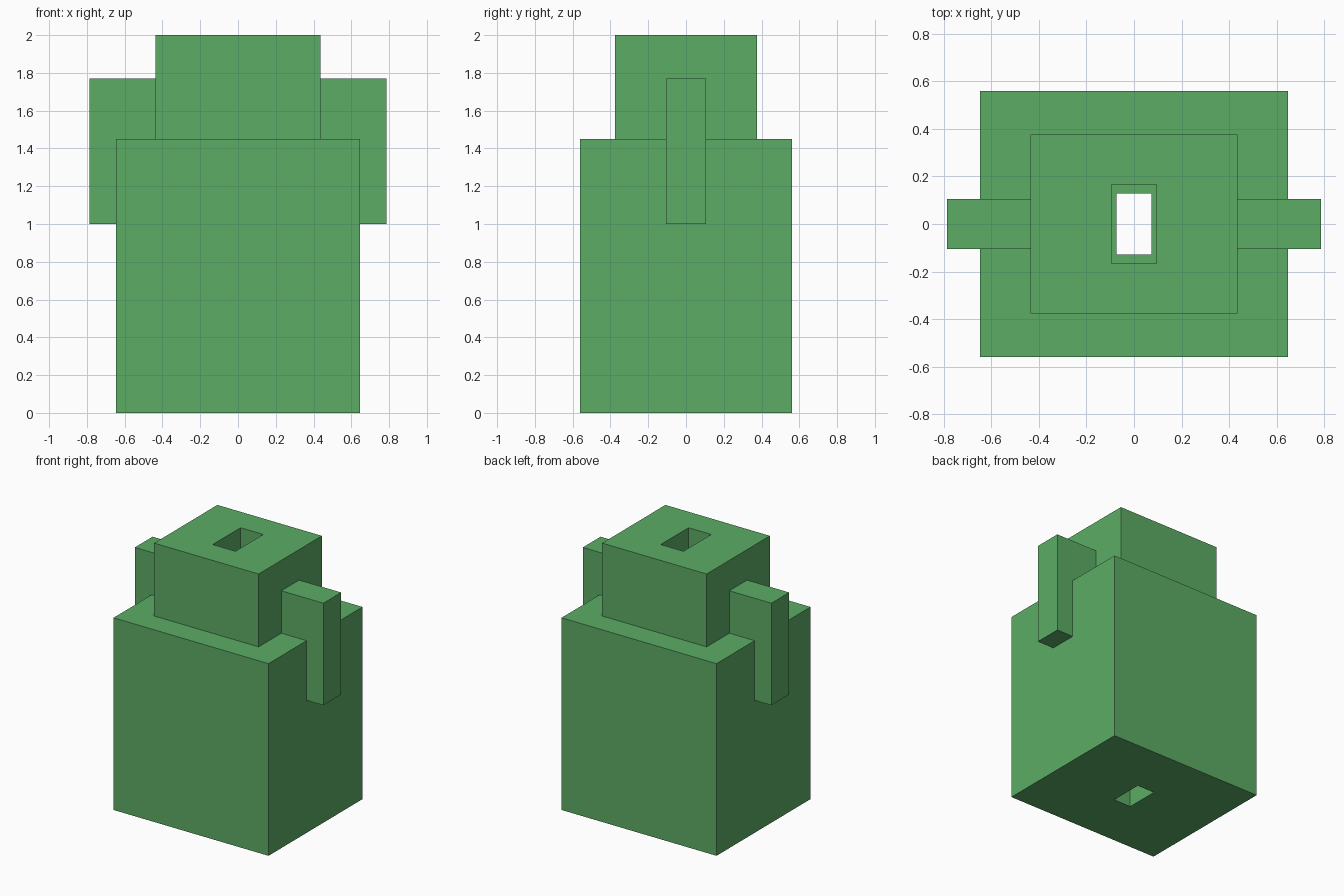
import bpy
import bmesh

default_cube = bpy.data.objects.get("Cube")
if default_cube:
    bpy.data.objects.remove(default_cube, do_unlink=True)

# Single flat green
GREEN = (0.107, 0.413, 0.133, 1.0)
green = bpy.data.materials.new("leaf_green")
green.use_nodes = True
green.diffuse_color = GREEN
green.node_tree.nodes["Principled BSDF"].inputs["Base Color"].default_value = GREEN


def finish(name, bm):
    bmesh.ops.recalc_face_normals(bm, faces=bm.faces)
    mesh = bpy.data.meshes.new(name)
    bm.to_mesh(mesh)
    bm.free()
    mesh.materials.append(green)
    obj = bpy.data.objects.new(name, mesh)
    bpy.context.collection.objects.link(obj)
    return obj


def hollow_block(name, outer, hole, bottom, top):
    """Block with a rectangular shaft; outer and hole are half sizes in x, y."""
    bm = bmesh.new()

    def loop(half, z):
        x, y = half
        return [bm.verts.new((sx * x, sy * y, z))
                for sx, sy in ((-1, -1), (1, -1), (1, 1), (-1, 1))]

    loops = [loop(outer, bottom), loop(outer, top), loop(hole, top), loop(hole, bottom)]
    for a, b in zip(loops, loops[1:] + loops[:1]):
        for i in range(4):
            j = (i + 1) % 4
            bm.faces.new((a[i], a[j], b[j], b[i]))
    return finish(name, bm)


def shoulder_arm(name, side, half_depth):
    """Arm resting on the body top and hanging down over its side."""
    profile = [(HEAD[0], SHOULDER), (HEAD[0], 1.77), (0.787, 1.77),
               (0.787, 1.0), (BODY[0], 1.0), (BODY[0], SHOULDER)]
    bm = bmesh.new()
    face = bm.faces.new([bm.verts.new((side * x, -half_depth, z)) for x, z in profile])
    extruded = bmesh.ops.extrude_face_region(bm, geom=[face])["geom"]
    moved = [v for v in extruded if isinstance(v, bmesh.types.BMVert)]
    bmesh.ops.translate(bm, verts=moved, vec=(0, 2 * half_depth, 0))
    return finish(name, bm)


BODY = (0.647, 0.56)
HEAD = (0.436, 0.377)
SHOULDER = 1.45

# Body and head, each with its own shaft, leaving a ledge where they meet
hollow_block("body", BODY, (0.073, 0.128), 0, SHOULDER)
hollow_block("head", HEAD, (0.095, 0.166), SHOULDER, 2)

# Arms on both sides
for side, label in ((1, "left"), (-1, "right")):
    shoulder_arm(label + "_arm", side, 0.106)
